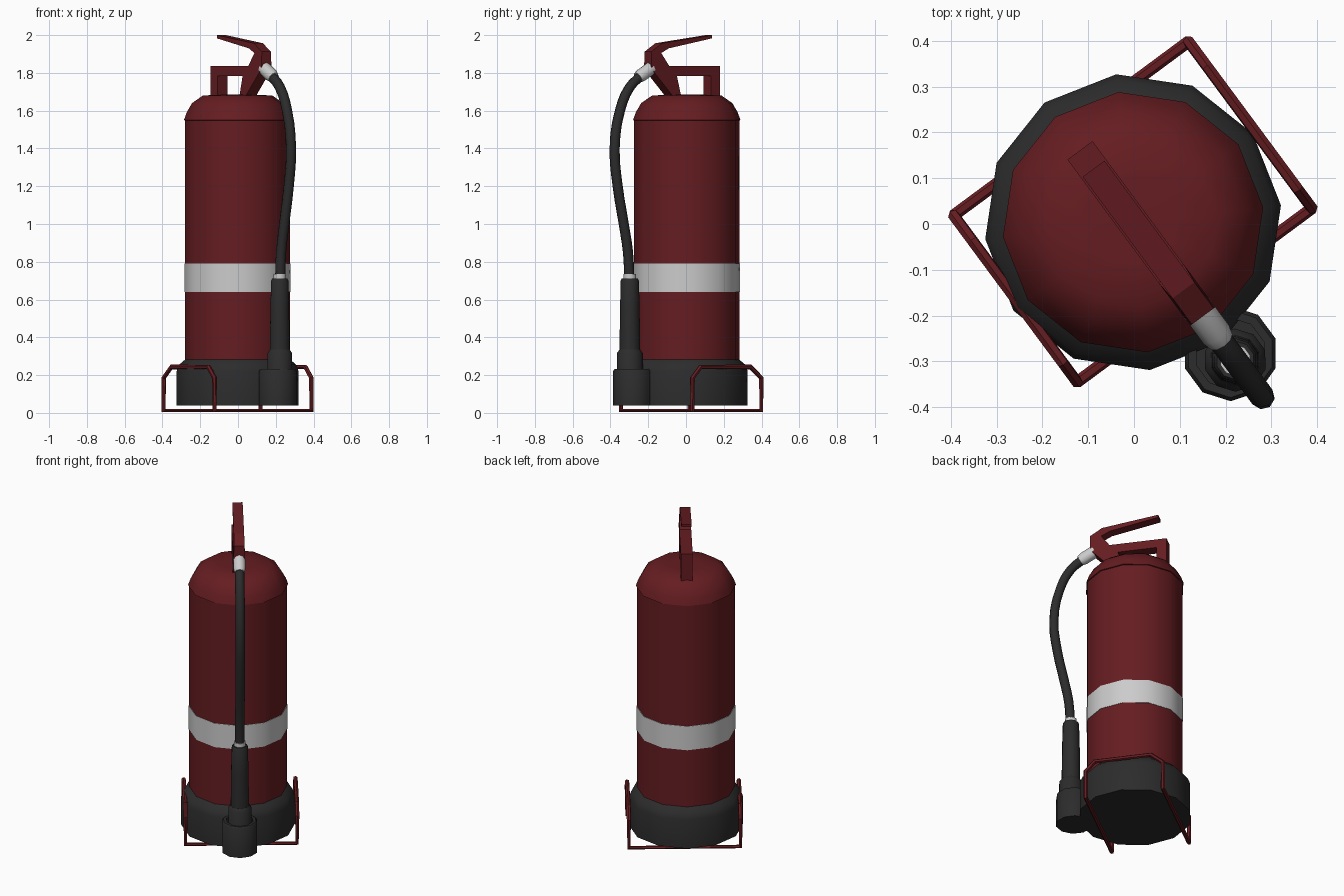
import bpy, bmesh
from math import cos, sin, pi, radians
from mathutils import Vector

if "Cube" in bpy.data.objects:
    bpy.data.objects.remove(bpy.data.objects["Cube"])

# Everything is laid out along local x (hose side), then turned about z
TURN = radians(-53.5)
CENTRE = (-0.002, 0.004, 0)


def material(name, rgb):
    m = bpy.data.materials.new(name)
    m.diffuse_color = (*rgb, 1)
    m.use_nodes = True
    m.node_tree.nodes["Principled BSDF"].inputs["Base Color"].default_value = m.diffuse_color
    return m


RED = material("red_paint", (0.13, 0.012, 0.015))
BLACK = material("black_rubber", (0.025, 0.025, 0.025))
SILVER = material("light_band", (0.6, 0.6, 0.6))


def finish(name, data, mat, smooth=True):
    ob = bpy.data.objects.new(name, data)
    bpy.context.collection.objects.link(ob)
    ob.location, ob.rotation_euler = CENTRE, (0, 0, TURN)
    data.materials.append(mat)
    if smooth and ob.type == 'MESH':
        bpy.ops.object.select_all(action='DESELECT')
        ob.select_set(True)
        bpy.context.view_layer.objects.active = ob
        bpy.ops.object.shade_smooth_by_angle(angle=radians(37))
    return ob


def from_bmesh(name, bm, mat, smooth=True):
    bmesh.ops.recalc_face_normals(bm, faces=bm.faces)
    me = bpy.data.meshes.new(name)
    bm.to_mesh(me)
    bm.free()
    return finish(name, me, mat, smooth)


def lathe(name, profile, mat, sides=12, origin=(0, 0, 0), axis=(0, 0, 1)):
    """Turn (radius, height) points around an axis; both ends are capped."""
    bm = bmesh.new()
    q = Vector((0, 0, 1)).rotation_difference(Vector(axis))
    rings = []
    for r, h in profile:
        rings.append([bm.verts.new(Vector(origin) + q @ Vector(
            (r * cos(2 * pi * i / sides), r * sin(2 * pi * i / sides), h)))
            for i in range(sides)])
    for a, b in zip(rings, rings[1:]):
        for i in range(sides):
            j = (i + 1) % sides
            bm.faces.new((a[i], a[j], b[j], b[i]))
    bm.faces.new(rings[0])
    bm.faces.new(rings[-1])
    return from_bmesh(name, bm, mat)


def tube(name, pts, radius, mat, closed=False, smooth=False, res=1):
    cu = bpy.data.curves.new(name, 'CURVE')
    cu.dimensions = '3D'
    cu.bevel_depth, cu.bevel_resolution = radius, res
    cu.use_fill_caps = True
    cu.resolution_u = 3
    if smooth:
        sp = cu.splines.new('BEZIER')
        sp.bezier_points.add(len(pts) - 1)
        for bp, p in zip(sp.bezier_points, pts):
            bp.co = p
            bp.handle_left_type = bp.handle_right_type = 'AUTO'
    else:
        sp = cu.splines.new('POLY')
        sp.points.add(len(pts) - 1)
        for sp_pt, p in zip(sp.points, pts):
            sp_pt.co = (*p, 1)
    sp.use_cyclic_u = closed
    sp.use_smooth = smooth
    return finish(name, cu, mat)


# Tank, domed shoulder, band and rubber foot
lathe("tank", [(0.28, 0.10), (0.28, 1.56)], RED)
lathe("shoulder", [(0.27, 1.545), (0.286, 1.55), (0.272, 1.59), (0.243, 1.64),
                   (0.185, 1.68), (0.09, 1.685)], RED)
lathe("band", [(0.2825, 0.64), (0.2825, 0.79)], SILVER)
lathe("foot", [(0.325, 0.04), (0.325, 0.22), (0.312, 0.255), (0.28, 0.282)], BLACK)

# Carry handle, post and squeeze lever from one side profile
outline = [(-0.145, 2.0), (0.185, 1.957), (0.256, 1.912), (0.256, 1.82),
           (0.11, 1.67), (0.06, 1.67), (0.09, 1.783), (-0.135, 1.783),
           (-0.135, 1.63), (-0.195, 1.63), (-0.195, 1.836), (0.14, 1.836),
           (0.19, 1.905), (0.14, 1.93), (-0.145, 1.983)]
bm = bmesh.new()
face = bm.faces.new([bm.verts.new((x, -0.034, z)) for x, z in outline])
ext = bmesh.ops.extrude_face_region(bm, geom=[face])
new_verts = [g for g in ext["geom"] if isinstance(g, bmesh.types.BMVert)]
bmesh.ops.translate(bm, verts=new_verts, vec=(0, 0.068, 0))
# the lever is a little slimmer than the carry handle
for v in bm.verts:
    if v.co.z > 1.85:
        v.co.y *= 0.87
from_bmesh("handle_and_lever", bm, RED, smooth=False)

# Hose with its fittings
lathe("hose_fitting", [(0.036, 0), (0.036, 0.075), (0.03, 0.10)], SILVER, 10,
      origin=(0.235, 0, 1.825), axis=(0.86, 0, -0.5))
path = [(0.30, 1.785), (0.375, 1.725), (0.44, 1.60), (0.475, 1.40),
        (0.455, 1.20), (0.415, 1.0), (0.387, 0.85), (0.378, 0.70)]
tube("hose", [(x, 0, z) for x, z in path], 0.027, BLACK, smooth=True, res=2)
NOZZLE = (0.375, 0, 0)
lathe("hose_ring", [(0.034, 0.69), (0.034, 0.735)], SILVER, 10, NOZZLE)
lathe("nozzle", [(0.055, 0.30), (0.052, 0.55), (0.048, 0.70), (0.042, 0.712)],
      BLACK, 10, NOZZLE)
lathe("nozzle_horn", [(0.069, 0.06), (0.069, 0.315), (0.055, 0.335)],
      BLACK, 10, NOZZLE)

# Cup on the foot that holds the nozzle
lathe("nozzle_cup", [(0.104, 0.04), (0.104, 0.22), (0.096, 0.232),
                     (0.078, 0.232), (0.078, 0.06)], BLACK, 10, (0.357, 0, 0))

# Wire stand: two side hoops joined by two floor bars, as one closed loop
hoop = [(-0.245, 0.013), (-0.245, 0.185), (-0.175, 0.243),
        (0.155, 0.243), (0.208, 0.185), (0.208, 0.013)]
side_a = [(x, 0.332, z) for x, z in hoop]
side_b = [(x, -0.306, z) for x, z in reversed(hoop)]
tube("wire_stand", side_a + side_b, 0.013, RED, closed=True)
